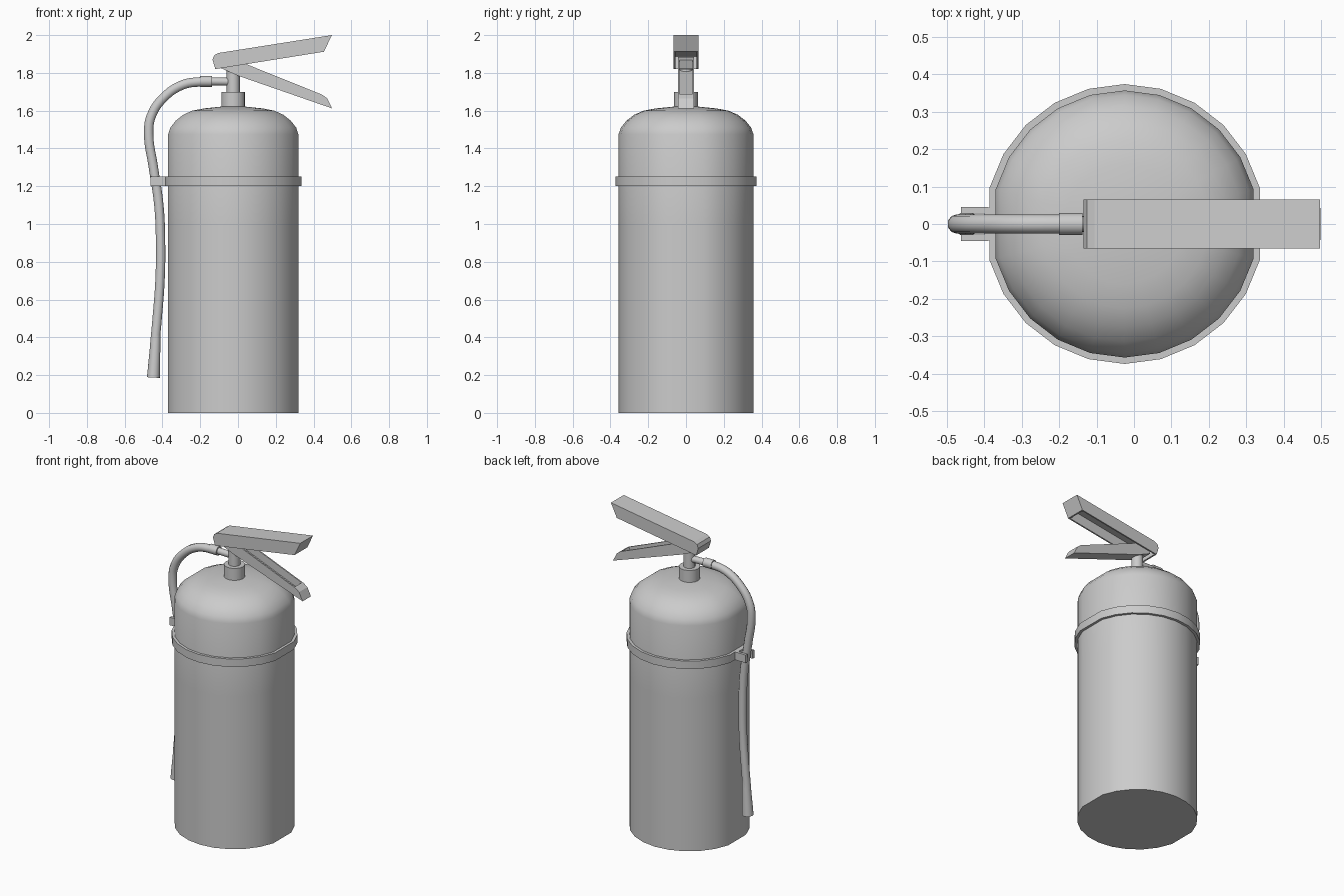
import bpy, bmesh, math
from mathutils import Vector

if "Cube" in bpy.data.objects:
    bpy.data.objects.remove(bpy.data.objects["Cube"])

CX = -0.025  # axis of the tank


def finish(name, bm, smooth=True):
    bmesh.ops.recalc_face_normals(bm, faces=bm.faces)
    mesh = bpy.data.meshes.new(name)
    bm.to_mesh(mesh)
    bm.free()
    ob = bpy.data.objects.new(name, mesh)
    bpy.context.collection.objects.link(ob)
    if smooth:
        bpy.ops.object.select_all(action='DESELECT')
        ob.select_set(True)
        bpy.context.view_layer.objects.active = ob
        bpy.ops.object.shade_smooth_by_angle(angle=math.radians(38))
    return ob


def lathe(name, profile, angles, closed=False):
    """Turn a (radius, z) profile about the tank axis."""
    bm = bmesh.new()
    rings = [[bm.verts.new((CX + r * math.cos(a), r * math.sin(a), z)) for a in angles]
             for r, z in profile]
    n = len(angles)
    pairs = list(zip(rings, rings[1:])) + ([(rings[-1], rings[0])] if closed else [])
    for a, b in pairs:
        for i in range(n):
            j = (i + 1) % n
            bm.faces.new((a[i], a[j], b[j], b[i]))
    if not closed:
        bm.faces.new(rings[0])
        bm.faces.new(rings[-1])
    return finish(name, bm)


def tube(name, p, q, r1, r2, sides=16):
    """Tapered round piece between two points."""
    p, q = Vector(p), Vector(q)
    d = q - p
    bm = bmesh.new()
    bmesh.ops.create_cone(bm, cap_ends=True, segments=sides, radius1=r1, radius2=r2, depth=d.length)
    bm.transform(d.to_track_quat('Z', 'Y').to_matrix().to_4x4())
    bmesh.ops.translate(bm, verts=bm.verts, vec=(p + q) / 2)
    return finish(name, bm)


def channel(name, outline, open_edge, half, wall, depth):
    """Extrude an x-z outline across y, then hollow it from one edge."""
    bm = bmesh.new()
    a = [bm.verts.new((x, -half, z)) for x, z in outline]
    b = [bm.verts.new((x, half, z)) for x, z in outline]
    n = len(outline)
    bm.faces.new(a)
    bm.faces.new(b[::-1])
    sides = [bm.faces.new((a[i], b[i], b[(i + 1) % n], a[(i + 1) % n])) for i in range(n)]
    bmesh.ops.recalc_face_normals(bm, faces=bm.faces)
    mouth = sides[open_edge]
    bmesh.ops.inset_region(bm, faces=[mouth], thickness=wall)
    mouth.normal_update()
    push = mouth.normal * -depth
    floor = bmesh.ops.extrude_discrete_faces(bm, faces=[mouth])['faces'][0]
    bmesh.ops.translate(bm, verts=floor.verts, vec=push)
    return finish(name, bm, smooth=False)


def box(name, x0, x1, y0, y1, z0, z1):
    bm = bmesh.new()
    bmesh.ops.create_cube(bm, size=1)
    for v in bm.verts:
        v.co = ((x0 + x1) / 2 + v.co.x * (x1 - x0), (y0 + y1) / 2 + v.co.y * (y1 - y0),
                (z0 + z1) / 2 + v.co.z * (z1 - z0))
    return finish(name, bm, smooth=False)


# Tank and strap: 15 degree steps, with a wider flat on the left and right
tank_angles = [math.radians(15 * i) for i in range(24) if i % 12]
lathe("tank", [(0.357, 0), (0.357, 0.5), (0.357, 1.0), (0.357, 1.475), (0.345, 1.51), (0.315, 1.547),
               (0.275, 1.578), (0.225, 1.6), (0.16, 1.612), (0.06, 1.622)], tank_angles)
lathe("strap", [(0.35, 1.2), (0.374, 1.2), (0.374, 1.252), (0.35, 1.252)], tank_angles, closed=True)

# Hose clip on the strap
box("clip_base", -0.40, -0.35, -0.044, 0.044, 1.2, 1.252)
for s, side in ((-1, "front"), (1, "back")):
    y = sorted((s * 0.028, s * 0.045))
    box("clip_jaw_" + side, -0.463, -0.39, y[0], y[1], 1.2, 1.252)

# Valve
round16 = [math.tau * i / 16 for i in range(16)]
lathe("valve_collar", [(0.063, 1.6), (0.063, 1.70)], round16)
lathe("valve_stem", [(0.035, 1.69), (0.035, 1.82)], round16)
tube("hose_outlet", (-0.02, 0, 1.753), (-0.15, 0, 1.755), 0.021, 0.021)
tube("hose_ferrule", (-0.138, 0, 1.755), (-0.2, 0, 1.755), 0.029, 0.029)

# Squeeze lever, hollow from below
channel("squeeze_lever", [(-0.12, 1.82), (0.455, 1.912), (0.497, 2.0), (-0.105, 1.905),
                          (-0.126, 1.893), (-0.135, 1.87)], 0, 0.066, 0.013, 0.065)
# Carry handle, hollow from above
channel("carry_handle", [(-0.07, 1.885), (-0.02, 1.872), (0.445, 1.685), (0.472, 1.665), (0.498, 1.612),
                         (0.0, 1.785), (-0.09, 1.825)], 1, 0.043, 0.012, 0.05)

# Hose
path = [(-0.18, 1.755), (-0.29, 1.738), (-0.395, 1.668), (-0.46, 1.57), (-0.473, 1.48), (-0.448, 1.3),
        (-0.419, 1.1), (-0.41, 0.9), (-0.413, 0.7), (-0.428, 0.5), (-0.441, 0.36)]
cu = bpy.data.curves.new("hose", 'CURVE')
cu.dimensions = '3D'
cu.bevel_depth = 0.026
cu.bevel_resolution = 3
cu.resolution_u = 5
cu.use_fill_caps = True
sp = cu.splines.new('BEZIER')
sp.bezier_points.add(len(path) - 1)
for bp, (x, z) in zip(sp.bezier_points, path):
    bp.co = (x, 0, z)
    bp.handle_left_type = bp.handle_right_type = 'AUTO'
bpy.context.collection.objects.link(bpy.data.objects.new("hose", cu))

# Nozzle
tube("nozzle", (-0.435, 0, 0.41), (-0.448, 0, 0.187), 0.025, 0.034)
